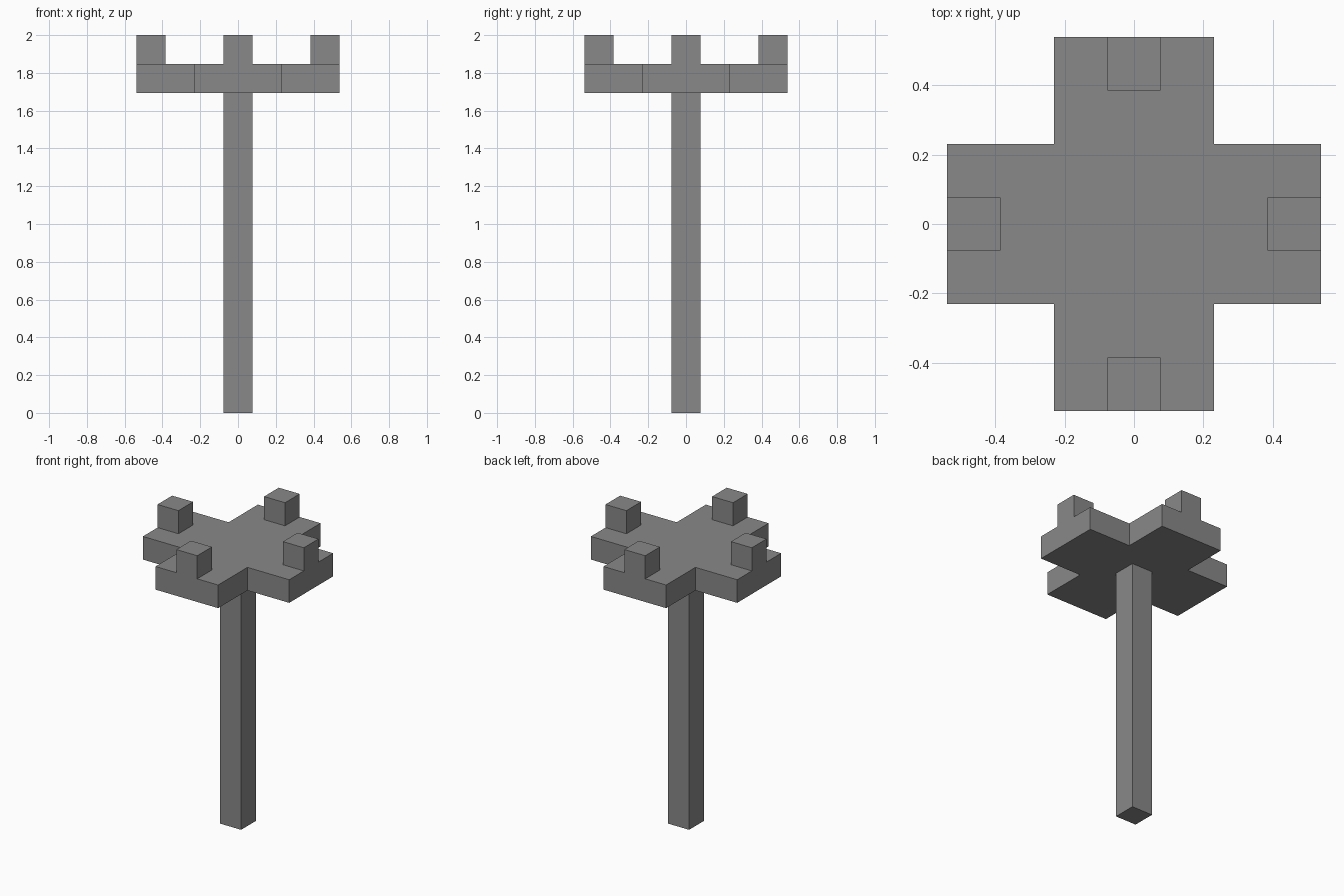
import bpy
import bmesh
from math import cos, sin, pi

default = bpy.data.objects.get("Cube")
if default:
    bpy.data.objects.remove(default, do_unlink=True)

U = 2 / 13  # the model is laid out on a grid of 13 units in height

grey = bpy.data.materials.new("mid_grey")
grey.use_nodes = True
colour = (0.25, 0.25, 0.25, 1)
grey.diffuse_color = colour
grey.node_tree.nodes["Principled BSDF"].inputs["Base Color"].default_value = colour


def prism(name, outline, bottom, top):
    """Extrude a flat outline, given in grid units, from bottom to top."""
    bm = bmesh.new()
    base = bm.faces.new([bm.verts.new((x * U, y * U, bottom * U)) for x, y in outline])
    side = bmesh.ops.extrude_face_region(bm, geom=[base])["geom"]
    verts = [v for v in side if isinstance(v, bmesh.types.BMVert)]
    bmesh.ops.translate(bm, verts=verts, vec=(0, 0, (top - bottom) * U))
    bmesh.ops.recalc_face_normals(bm, faces=bm.faces)
    mesh = bpy.data.meshes.new(name)
    bm.to_mesh(mesh)
    bm.free()
    mesh.materials.append(grey)
    obj = bpy.data.objects.new(name, mesh)
    bpy.context.collection.objects.link(obj)
    return obj


def square(cx, cy, half=0.5):
    return [(cx - half, cy - half), (cx + half, cy - half),
            (cx + half, cy + half), (cx - half, cy + half)]


# Post
prism("post", square(0, 0), 0, 11)

# Cross-shaped platform: one arm's corners turned through four quarters
arm = [(1.5, -1.5), (3.5, -1.5), (3.5, 1.5)]
cross = []
for i in range(4):
    c, s = round(cos(i * pi / 2)), round(sin(i * pi / 2))
    cross += [(x * c - y * s, x * s + y * c) for x, y in arm]
prism("cross_platform", cross, 11, 12)

# Raised block at the end of each arm
for side, x, y in (("left", 3, 0), ("back", 0, 3), ("right", -3, 0), ("front", 0, -3)):
    prism(side + "_block", square(x, y), 12, 13)
